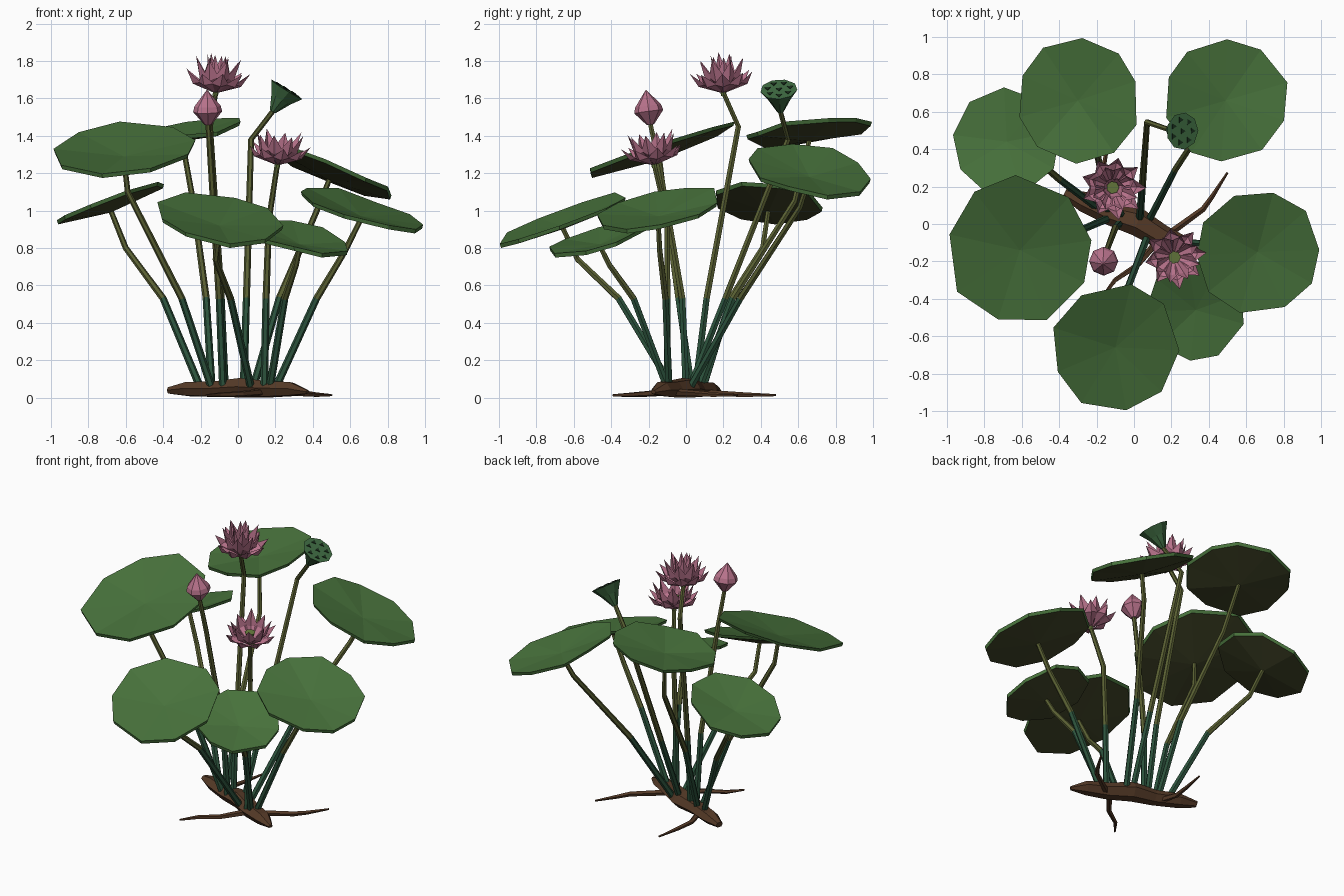
import bpy, math, random
from mathutils import Vector, Matrix

random.seed(4)
if "Cube" in bpy.data.objects:
    bpy.data.objects.remove(bpy.data.objects["Cube"])


def material(name, rgb):
    m = bpy.data.materials.new(name)
    m.use_nodes = True
    m.diffuse_color = (*rgb, 1)
    m.node_tree.nodes["Principled BSDF"].inputs["Base Color"].default_value = (*rgb, 1)
    return m


LEAF = material("leaf green", (.065, .17, .045))
UNDER = material("leaf underside olive", (.05, .056, .02))
STEM = material("stem olive", (.1, .115, .032))
STEM_LOW = material("lower stem green", (.025, .085, .045))
PETAL = material("petal pink", (.48, .17, .26))
HEART = material("flower heart green", (.13, .19, .045))
POD = material("pod green", (.05, .15, .055))
SEED = material("seed dark green", (.01, .028, .012))
BROWN = material("root brown", (.09, .042, .02))


def build(name, verts, faces, mats, index=None):
    mesh = bpy.data.meshes.new(name)
    mesh.from_pydata([tuple(v) for v in verts], [], faces)
    for m in mats:
        mesh.materials.append(m)
    if index:
        mesh.polygons.foreach_set("material_index", index)
    obj = bpy.data.objects.new(name, mesh)
    bpy.context.collection.objects.link(obj)
    return obj


def tube(name, points, radii, sides, mats, index=None):
    """Capped faceted tube along a path; index gives a material per segment."""
    pts = [Vector(p) for p in points]
    last = len(pts) - 1
    tangents = [(pts[min(i + 1, last)] - pts[max(i - 1, 0)]).normalized() for i in range(last + 1)]
    turn = Vector((0, 0, 1)).rotation_difference(tangents[0])
    verts, faces, slots = [], [], []
    for i, (p, r) in enumerate(zip(pts, radii)):
        if i:
            turn = tangents[i - 1].rotation_difference(tangents[i]) @ turn
        for k in range(sides):
            a = math.tau * k / sides
            verts.append(p + turn @ Vector((r * math.cos(a), r * math.sin(a), 0)))
    for i in range(last):
        for k in range(sides):
            a, b = i * sides + k, i * sides + (k + 1) % sides
            faces.append((a, b, b + sides, a + sides))
            slots.append(index[i] if index else 0)
    faces.append(tuple(reversed(range(sides))))
    faces.append(tuple(range(last * sides, (last + 1) * sides)))
    slots += [slots[0], slots[-1]]
    return build(name, verts, faces, mats, slots)


def stalk(name, base, knee, bend, top):
    """Stem in two colours: green up to the knee, olive above."""
    points = [(*base, .05), (*knee, .53), bend, top]
    tube(name + "_stalk", points, (.021, .019, .016, .014), 6, [STEM_LOW, STEM], (0, 1, 1))


def leaf(name, hub, radius, slope, sides, phase, base, knee, bend):
    """Shallow tilted dish with a thin rim and a dark underside."""
    c = Vector(hub)
    top, low = [c], [c - Vector((0, 0, .02))]
    for k in range(sides):
        a = math.radians(phase) + math.tau * (k + random.uniform(-.1, .1)) / sides
        r = radius * random.uniform(.97, 1.03)
        x, y = r * math.cos(a), r * math.sin(a)
        z = .045 + slope[0] * x + slope[1] * y + random.uniform(-.012, .012)
        top.append(c + Vector((x, y, z)))
        low.append(c + Vector((x * .98, y * .98, z - .022)))
    n = sides + 1
    faces, slots = [], []
    for k in range(sides):
        a, b = k + 1, (k + 1) % sides + 1
        faces += [(0, a, b), (a, n + a, n + b, b), (n, n + b, n + a)]
        slots += [0, 0, 1]
    build(name, top + low, faces, [LEAF, UNDER], slots)
    stalk(name, base, knee, bend, c - Vector((0, 0, .01)))


def flower(name, origin, tilt, rings):
    """Rings of creased, pointed petals around a green heart."""
    axis = Vector(tilt).normalized()
    place = Matrix.Translation(origin) @ Vector((0, 0, 1)).rotation_difference(axis).to_matrix().to_4x4()
    verts, faces = [], []
    for count, phase, reach, height, width in rings:
        for k in range(count):
            spin = Matrix.Rotation(math.tau * (k + phase) / count, 4, "Z")
            n = len(verts)
            stretch = random.uniform(.94, 1.06)
            outline = [(.01, 0, 0), (reach * .62, width, height * .5), (reach * .78, 0, height * .38),
                       (reach * .62, -width, height * .5), (reach * stretch, 0, height * stretch)]
            verts += [place @ spin @ Vector(p) for p in outline]
            faces += [(n, n + 2, n + 1), (n, n + 3, n + 2), (n + 1, n + 2, n + 4), (n + 2, n + 3, n + 4)]
    build(name, verts, faces, [PETAL])
    o = Vector(origin)
    tube(name + "_heart", [o - axis * .015, o + axis * .05, o + axis * .085], (.014, .022, .034), 7, [HEART])


# Leaves: hub, radius, slope, sides, first angle, then stem base, knee and bend
leaf("right_large_leaf", (-.61, -.14, 1.29), .395, (.07, .34), 9, 10,
     (-.14, .03), (-.3, -.04), (-.59, -.12, 1.1))
leaf("back_right_low_leaf", (-.68, .44, 1.01), .29, (.35, -.1), 9, 10,
     (-.2, .09), (-.4, .24), (-.6, .41, .8))
leaf("back_right_high_leaf", (-.3, .66, 1.39), .33, (.16, .12), 10, 15,
     (-.14, .07), (-.17, .25), (-.24, .58, 1.05))
leaf("back_left_leaf", (.49, .66, 1.18), .335, (-.4, -.15), 10, 17,
     (.08, .02), (.22, .29), (.43, .61, 1.02))
leaf("left_leaf", (.66, -.15, .97), .33, (-.3, .2), 10, 5,
     (.2, -.09), (.42, -.11), (.57, -.14, .78))
leaf("front_left_leaf", (.33, -.46, .82), .265, (-.2, .25), 9, 20,
     (.17, -.1), (.25, -.28), (.31, -.41, .71))
leaf("front_leaf", (-.1, -.66, .92), .34, (-.12, .37), 9, 0,
     (.07, -.07), (-.04, -.36), (-.12, -.58, .74))

# Open flowers
flower("upper_flower", (-.12, .2, 1.63), (.08, -.06, 1),
       [(9, 0, .17, .11, .048), (8, .5, .125, .18, .045), (6, .2, .06, .205, .034)])
stalk("upper_flower", (-.07, .05), (-.09, .11), (-.15, .28, 1.45), (-.12, .2, 1.63))
flower("lower_flower", (.21, -.17, 1.245), (.08, -.1, 1),
       [(8, .2, .165, .1, .045), (8, .7, .13, .17, .042)])
stalk("lower_flower", (.14, -.1), (.15, -.1), (.165, -.1, .95), (.21, -.17, 1.245))

# Closed bud
bud = Vector((-.16, -.19, 1.46))
lean = Vector((-.03, -.13, 1)).normalized()
tube("bud", [bud + lean * h for h in (0, .07, .1, .185)], (.02, .078, .07, .003), 8, [PETAL])
stalk("bud", (-.08, .0), (-.1, -.02), (-.145, -.14, 1.23), bud)

# Seed pod with seeds set in its flat face
tip = Vector((.185, .505, 1.53))
face = Vector((.53, -.06, .85)).normalized()
tube("seed_pod", [tip, tip + face * .08, tip + face * .14], (.018, .06, .1), 9, [POD])
turn = Vector((0, 0, 1)).rotation_difference(face)
spots = [(0, 0)] + [(.062, math.tau * k / 7) for k in range(7)]
for i, (r, a) in enumerate(spots):
    p = tip + face * .138 + turn @ Vector((r * math.cos(a), r * math.sin(a), 0))
    tube(f"seed_{i + 1}", [p, p + face * .006], (.018, .018), 3, [SEED])
stalk("seed_pod", (.03, .02), (.045, .21), (.07, .545, 1.38), tip)

# Rhizome lying on the ground
rhizome = tube("rhizome", [(-.37, .165, .05), (-.27, .12, .06), (-.12, .05, .06), (.02, .01, .07),
                           (.15, -.07, .06), (.28, -.13, .06), (.37, -.175, .04)],
               (.025, .055, .06, .075, .065, .055, .015), 6, [BROWN])
for v in rhizome.data.vertices:
    v.co.z = max(0, v.co.z * .76)

# Thin roots
roots = {"left_root": [(.15, -.08, .03), (.37, .08, .02), (.42, .15, .015), (.5, .275, .013)],
         "front_root": [(.12, -.1, .03), (.02, -.22, .02), (-.1, -.3, .015), (-.17, -.39, .013)],
         "back_root": [(-.15, .06, .03), (-.18, .2, .02), (-.16, .32, .015), (-.13, .48, .013)]}
for name, path in roots.items():
    tube(name, path, (.02, .016, .013, .006), 5, [BROWN])
